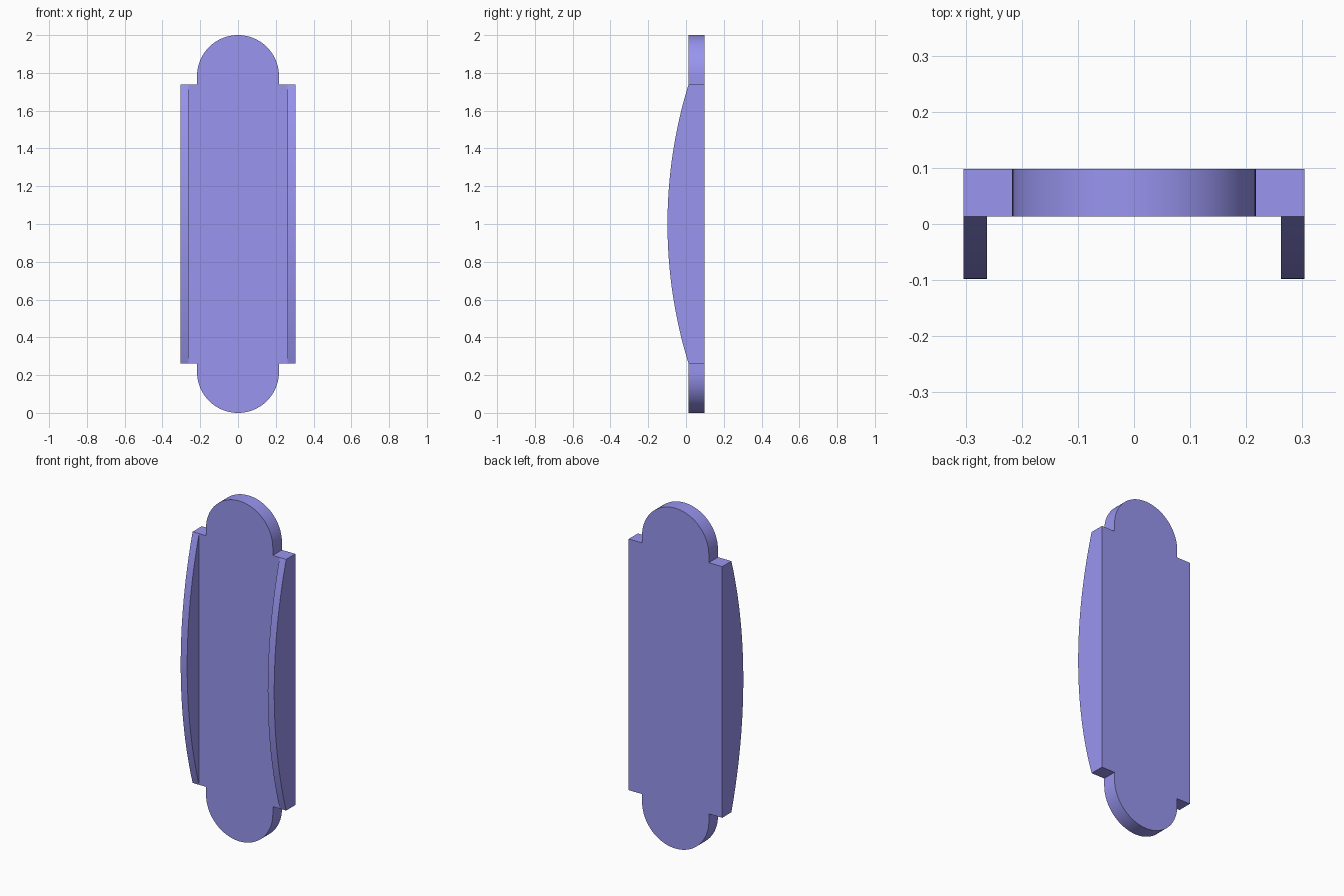
import bpy, bmesh, math

if "Cube" in bpy.data.objects:
    bpy.data.objects.remove(bpy.data.objects["Cube"])

FRONT, BACK = 0.013, 0.098       # plate faces along y
HALF_W, TAB_R = 0.304, 0.217     # plate half width, rounded tab radius
LOW, HIGH = 0.262, 1.738         # shoulder heights
RAIL_IN, CREST = 0.262, -0.098   # rail inner side, furthest bulge


def prism(name, points, offset):
    """Extrude a closed 3D outline by offset into a solid object."""
    bm = bmesh.new()
    face = bm.faces.new([bm.verts.new(p) for p in points])
    new = bmesh.ops.extrude_face_region(bm, geom=[face])["geom"]
    verts = [g for g in new if isinstance(g, bmesh.types.BMVert)]
    bmesh.ops.translate(bm, verts=verts, vec=offset)
    bmesh.ops.recalc_face_normals(bm, faces=bm.faces)
    mesh = bpy.data.meshes.new(name)
    bm.to_mesh(mesh)
    bm.free()
    obj = bpy.data.objects.new(name, mesh)
    bpy.context.collection.objects.link(obj)
    return obj


def arc(cx, cz, r, start, end, n):
    return [(cx + r * math.cos(math.radians(start + (end - start) * i / n)),
             cz + r * math.sin(math.radians(start + (end - start) * i / n)))
            for i in range(n + 1)]


# Back plate: rectangle with a rounded tab at each end
outline = [(HALF_W, LOW), (HALF_W, HIGH), (TAB_R, HIGH)]
outline += arc(0, 2 - TAB_R, TAB_R, 0, 180, 40)
outline += [(-TAB_R, HIGH), (-HALF_W, HIGH), (-HALF_W, LOW), (-TAB_R, LOW)]
outline += arc(0, TAB_R, TAB_R, 180, 360, 40) + [(TAB_R, LOW)]
plate = prism("back_plate", [(x, FRONT, z) for x, z in outline], (0, BACK - FRONT, 0))

# Side rails: bowed front edge, sunk into the plate and fused with it
half, rise = (HIGH - LOW) / 2, FRONT - CREST
radius = (half ** 2 + rise ** 2) / (2 * rise)
sweep = math.degrees(math.asin(half / radius))
bow = arc(CREST + radius, 1, radius, 180 - sweep, 180 + sweep, 40)
side = bow + [(0.055, LOW), (0.055, HIGH)]
for x in (-HALF_W, RAIL_IN):
    rail = prism("side_rail", [(x, y, z) for y, z in side], (HALF_W - RAIL_IN, 0, 0))
    mod = plate.modifiers.new("fuse_rail", "BOOLEAN")
    mod.operation, mod.solver, mod.object = "UNION", "EXACT", rail
    bpy.context.view_layer.objects.active = plate
    bpy.ops.object.modifier_apply(modifier=mod.name)
    bpy.data.objects.remove(rail)

# Colour and shading
mat = bpy.data.materials.new("violet")
mat.diffuse_color = (0.32, 0.30, 0.87, 1)
mat.use_nodes = True
mat.node_tree.nodes["Principled BSDF"].inputs["Base Color"].default_value = mat.diffuse_color
plate.data.materials.clear()
plate.data.materials.append(mat)
plate.select_set(True)
bpy.ops.object.shade_smooth_by_angle(angle=math.radians(30))
